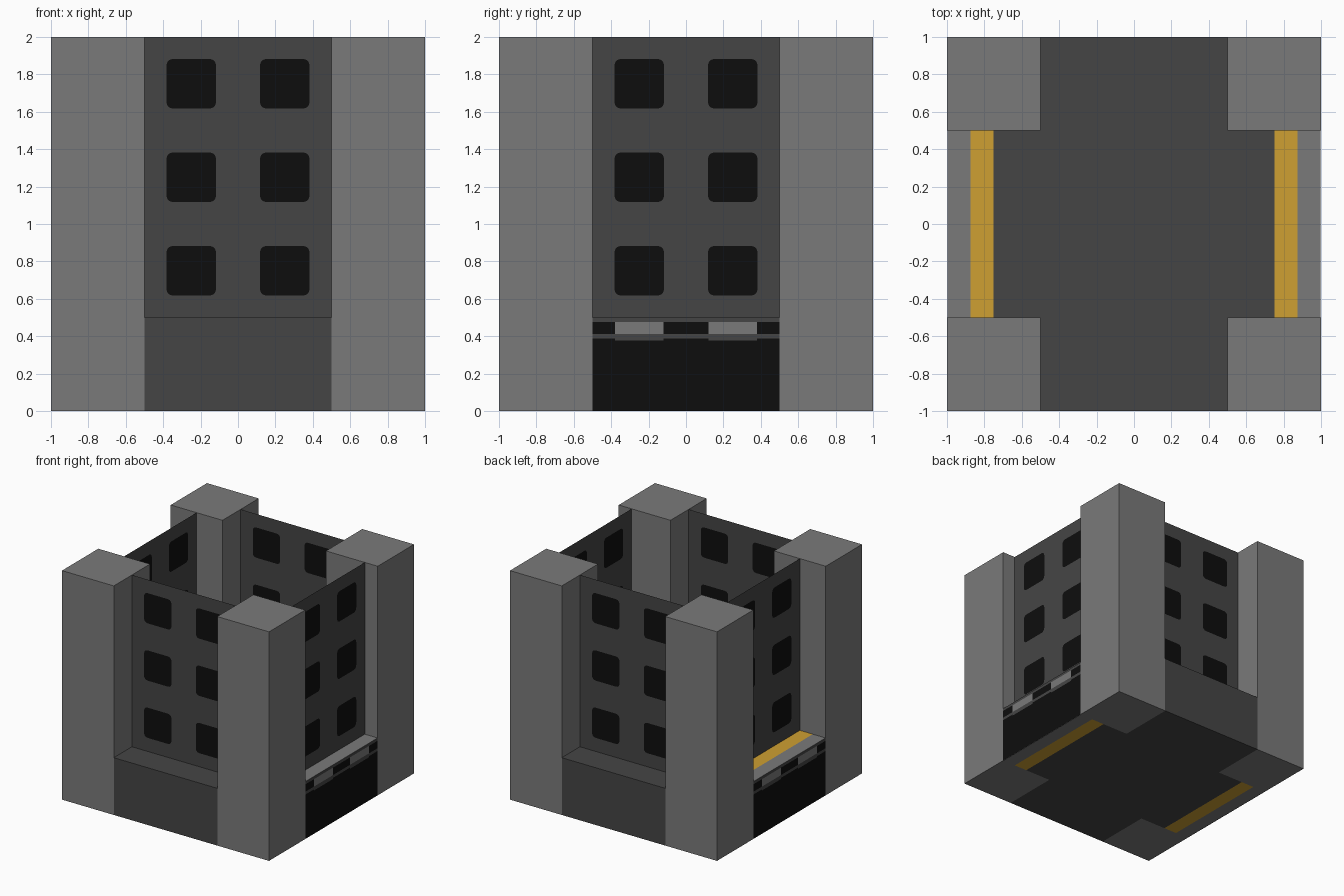
import bpy, bmesh, math
from mathutils import Vector

if "Cube" in bpy.data.objects:
    bpy.data.objects.remove(bpy.data.objects["Cube"])


def material(name, rgb):
    m = bpy.data.materials.new(name)
    m.diffuse_color = (*rgb, 1)
    m.use_nodes = True
    m.node_tree.nodes["Principled BSDF"].inputs["Base Color"].default_value = m.diffuse_color
    return m


STONE = material("light_grey", (0.195, 0.195, 0.195))
DARK = material("dark_grey", (0.060, 0.060, 0.060))
BLACK = material("near_black", (0.0043, 0.0043, 0.0043))
GOLD = material("gold", (0.62, 0.35, 0.032))


def finish(name, bm, mats):
    me = bpy.data.meshes.new(name)
    bm.to_mesh(me)
    bm.free()
    for m in mats:
        me.materials.append(m)
    ob = bpy.data.objects.new(name, me)
    bpy.context.collection.objects.link(ob)
    return ob


def box(name, lo, hi, mat):
    bm = bmesh.new()
    bmesh.ops.create_cube(bm, size=1)
    for v in bm.verts:
        v.co = Vector(((l + h) / 2 + c * (h - l) for l, h, c in zip(lo, hi, v.co)))
    return finish(name, bm, [mat])


def wall(name, place):
    """Thin sheet of 2 x 3 cells, each with a rounded window face."""
    bm = bmesh.new()
    half, rad, steps = 0.132, 0.032, 4
    for cu in (-0.25, 0.25):
        for cz in (0.75, 1.25, 1.75):
            corners, arcs = [], []
            for k, (sx, sz) in enumerate(((1, 1), (-1, 1), (-1, -1), (1, -1))):
                corners.append(bm.verts.new(place(cu + sx * 0.25, cz + sz * 0.25)))
                arc = []
                for i in range(steps + 1):
                    a = math.pi / 2 * (k + i / steps)
                    arc.append(bm.verts.new(place(
                        cu + sx * (half - rad) + rad * math.cos(a),
                        cz + sz * (half - rad) + rad * math.sin(a))))
                arcs.append(arc)
            for k in range(4):
                n = (k + 1) % 4
                bm.faces.new((corners[k], corners[n], arcs[n][0], arcs[k][-1]))
                for a, b in zip(arcs[k], arcs[k][1:]):
                    bm.faces.new((corners[k], b, a))
            bm.faces.new([v for arc in arcs for v in arc]).material_index = 1
    bmesh.ops.remove_doubles(bm, verts=bm.verts, dist=1e-5)
    bmesh.ops.recalc_face_normals(bm, faces=bm.faces)
    return finish(name, bm, [DARK, BLACK])


def side_panel(name, x):
    """Black panel with a dark band and a row of light slots."""
    ys = (-0.5, -0.38, -0.12, 0.12, 0.38, 0.5)
    zs = (0, 0.378, 0.388, 0.412, 0.477, 0.5)
    bm = bmesh.new()
    for j in range(5):
        for i in range(5):
            quad = [(ys[i], zs[j]), (ys[i + 1], zs[j]),
                    (ys[i + 1], zs[j + 1]), (ys[i], zs[j + 1])]
            if x < 0:
                quad.reverse()
            f = bm.faces.new([bm.verts.new((x, y, z)) for y, z in quad])
            slot = i in (1, 3)
            f.material_index = (1, 0 if slot else 1, 0, 2 if slot else 1, 0)[j]
    bmesh.ops.remove_doubles(bm, verts=bm.verts, dist=1e-5)
    return finish(name, bm, [DARK, BLACK, STONE])


# Corner pillars
for sx in (-1, 1):
    for sy in (-1, 1):
        cx, cy = sx * 0.75, sy * 0.75
        box("corner_pillar", (cx - 0.25, cy - 0.25, 0), (cx + 0.25, cy + 0.25, 2), STONE)

# Base: floor, front and back steps, gold strips and outer sills
box("floor", (-0.75, -0.5, 0), (0.75, 0.5, 0.5), DARK)
for s, label in ((-1, "front"), (1, "back")):
    a, b = sorted((s * 0.5, s))
    box(label + "_step", (-0.5, a, 0), (0.5, b, 0.5), DARK)
for s, label in ((-1, "left"), (1, "right")):
    a, b = sorted((s * 0.75, s * 0.875))
    box(label + "_gold_strip", (a, -0.5, 0), (b, 0.5, 0.5), GOLD)
    a, b = sorted((s * 0.875, s * 0.998))
    box(label + "_sill", (a, -0.5, 0), (b, 0.5, 0.5), STONE)
    side_panel(label + "_panel", s)

# Window walls between the pillars
wall("front_wall", lambda u, z: (u, -0.75, z))
wall("back_wall", lambda u, z: (u, 0.75, z))
wall("left_wall", lambda u, z: (-0.75, u, z))
wall("right_wall", lambda u, z: (0.875, u, z))
